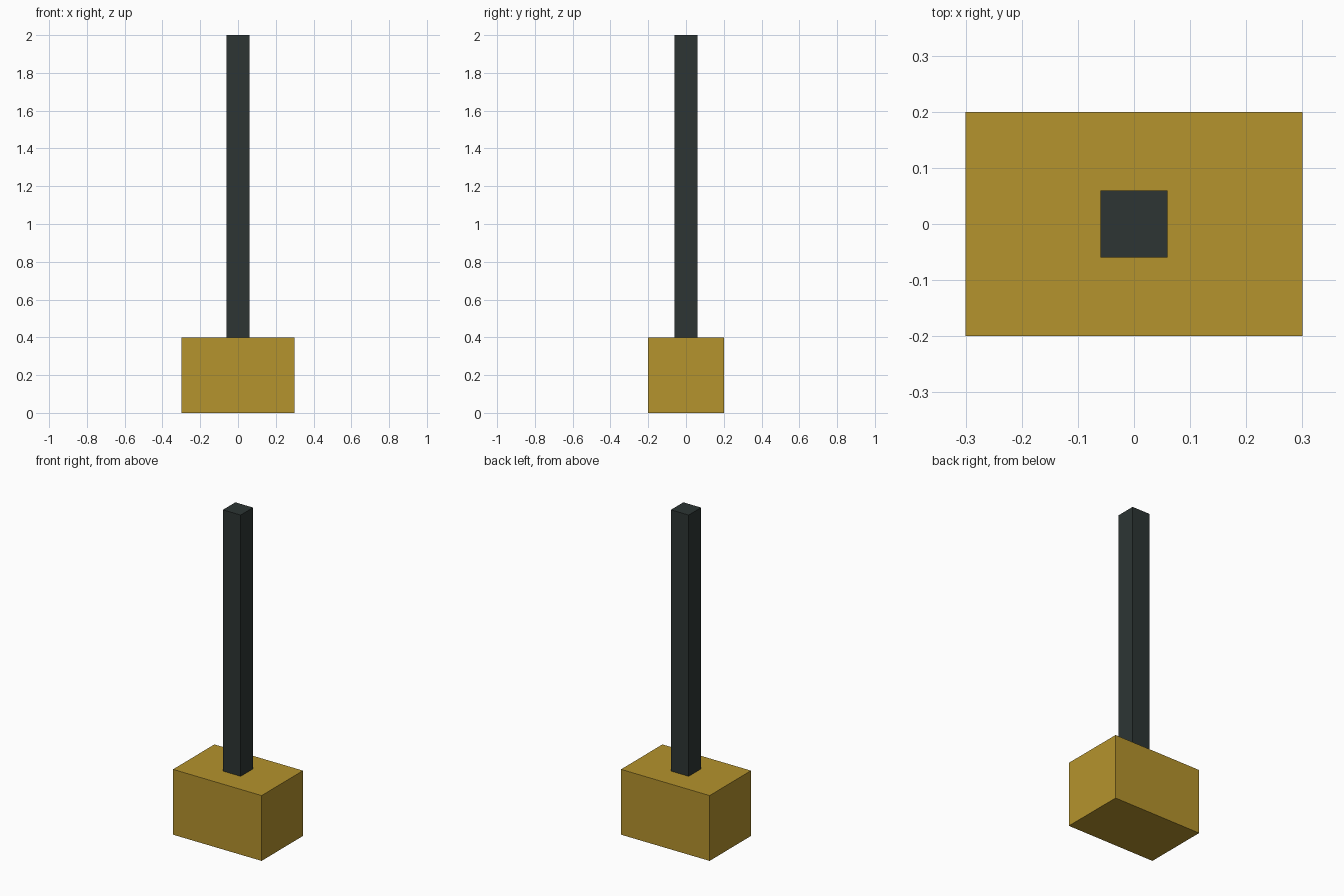
import bpy

default = bpy.data.objects.get("Cube")
if default:
    bpy.data.objects.remove(default, do_unlink=True)


def make_material(name, rgb):
    mat = bpy.data.materials.new(name)
    color = (*rgb, 1.0)
    mat.use_nodes = True
    mat.diffuse_color = color
    mat.node_tree.nodes["Principled BSDF"].inputs["Base Color"].default_value = color
    return mat


def make_box(name, size, bottom, mat):
    """Box centred on the z axis, standing at the given height."""
    bpy.ops.mesh.primitive_cube_add(size=1, location=(0, 0, bottom + size[2] / 2))
    box = bpy.context.object
    box.name = name
    box.scale = size
    bpy.ops.object.transform_apply(location=False, rotation=False, scale=True)
    box.data.materials.append(mat)
    return box


gold = make_material("gold", (0.462, 0.292, 0.026))
charcoal = make_material("charcoal", (0.026, 0.036, 0.034))

HEAD_HEIGHT = 0.4
TOTAL_HEIGHT = 2.0

# Heavy block head resting on the ground
make_box("hammer_head", (0.6, 0.4, HEAD_HEIGHT), 0, gold)

# Square handle rising from the middle of the head
make_box("handle", (0.12, 0.12, TOTAL_HEIGHT - HEAD_HEIGHT), HEAD_HEIGHT, charcoal)
